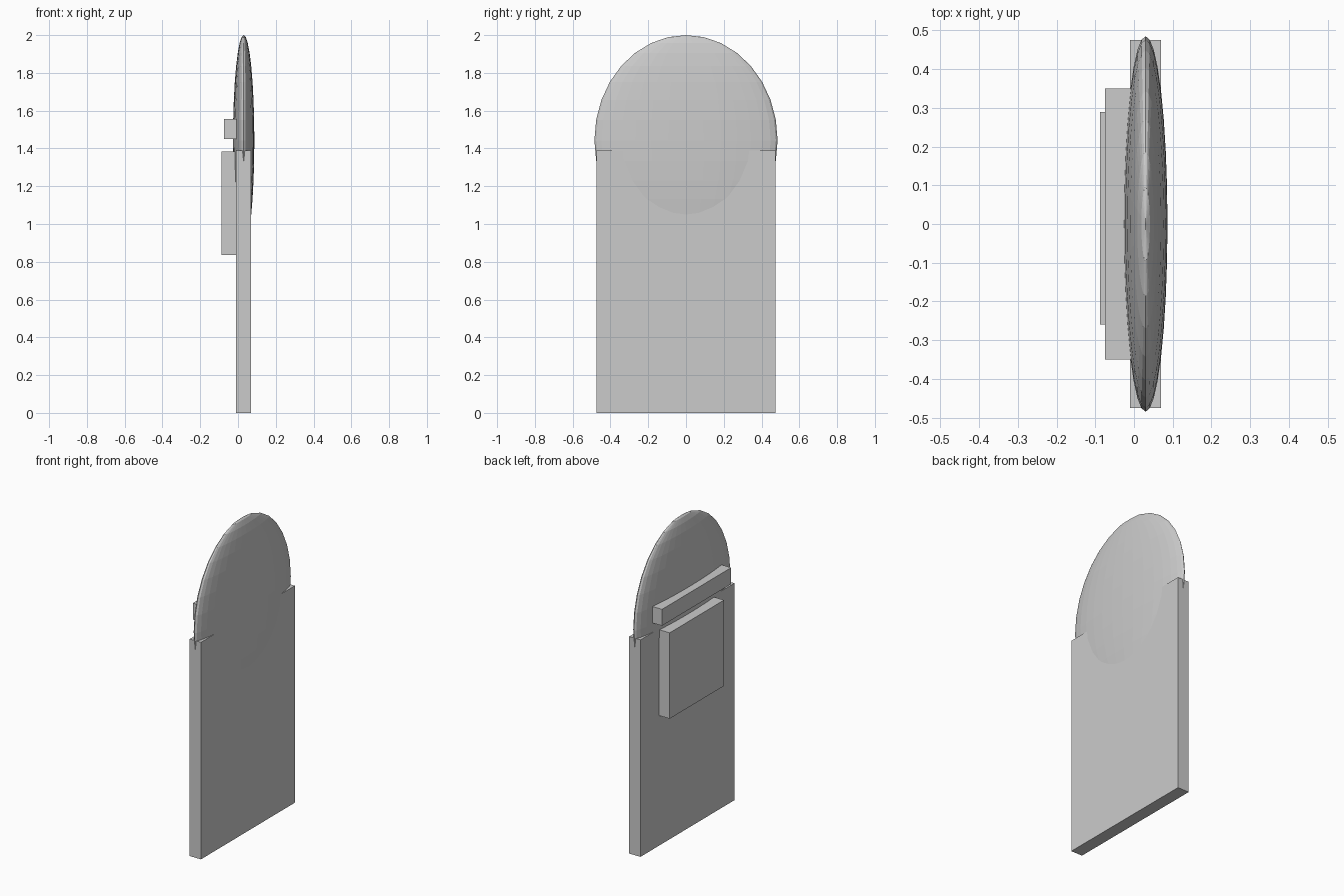
import bpy
from mathutils import Vector

cube = bpy.data.objects.get("Cube")
if cube:
    bpy.data.objects.remove(cube, do_unlink=True)

# One plain grey for the whole model
grey = bpy.data.materials.new("plain_grey")
grey.use_nodes = True
colour = (0.6, 0.6, 0.6, 1)
grey.diffuse_color = colour
grey.node_tree.nodes["Principled BSDF"].inputs["Base Color"].default_value = colour


def box(name, low, high):
    """Axis-aligned block between two corners."""
    low, high = Vector(low), Vector(high)
    bpy.ops.mesh.primitive_cube_add(size=1, location=(low + high) / 2)
    obj = bpy.context.object
    obj.name = name
    obj.scale = high - low
    obj.data.materials.append(grey)
    return obj


# Upright slab
box("slab", (-0.01, -0.475, 0), (0.07, 0.475, 1.39))

# Raised panel and bar on the right-hand face
box("panel", (-0.0875, -0.26, 0.835), (-0.01, 0.29, 1.385))
box("bar", (-0.075, -0.35, 1.45), (-0.005, 0.35, 1.555))

# Flattened dome sunk into the top of the slab
bpy.ops.mesh.primitive_uv_sphere_add(segments=32, ring_count=16, radius=1,
                                     location=(0.03, 0, 1.443))
dome = bpy.context.object
dome.name = "dome"
dome.scale = (0.0565, 0.485, 0.557)
dome.data.materials.append(grey)
